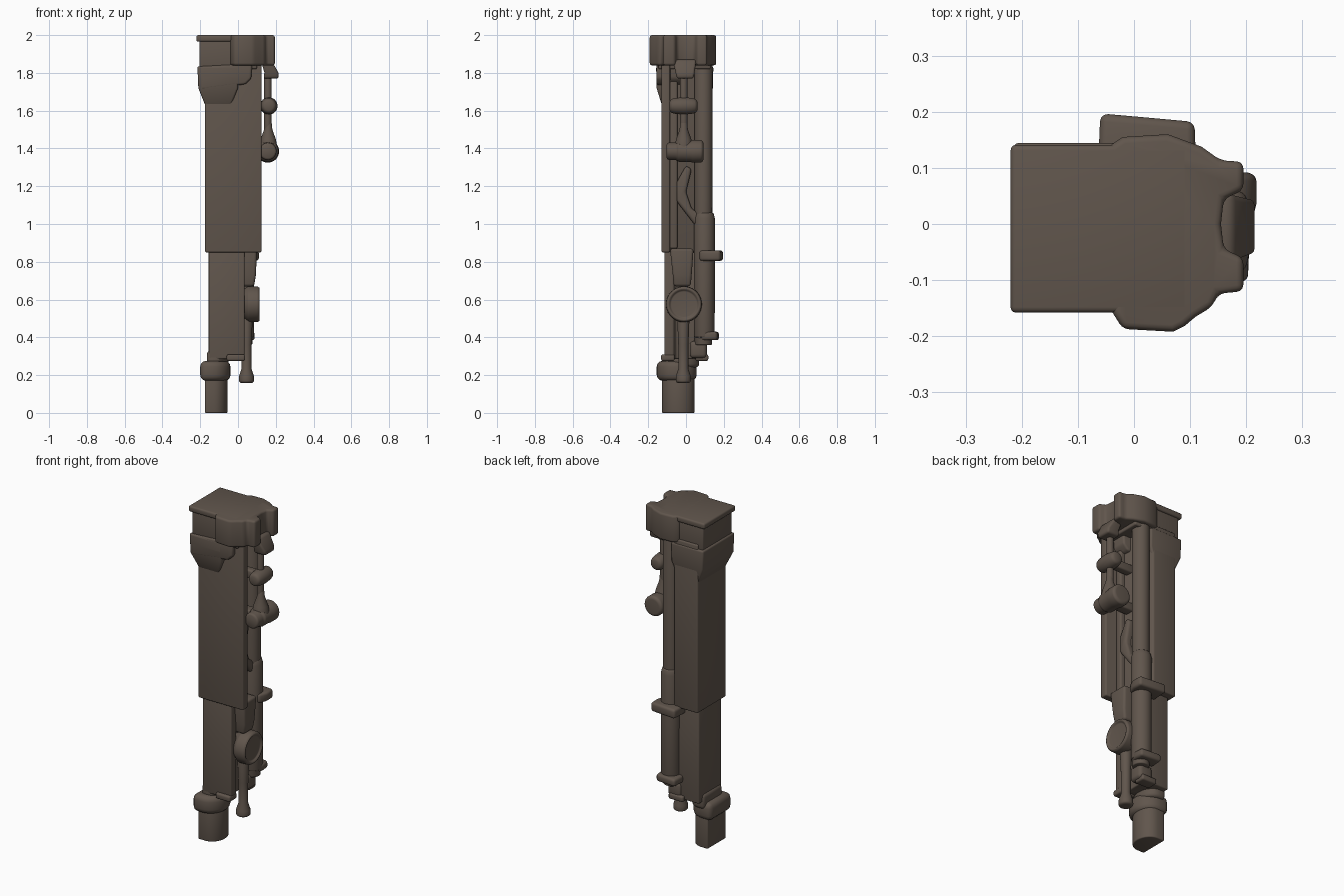
import bpy, bmesh, math
from mathutils import Vector

MAT = bpy.data.materials.new("dark brown metal")
MAT.diffuse_color = (0.118, 0.092, 0.073, 1)


def to_xyz(a, b, h, axis):
    return {'x': (h, a, b), 'y': (a, h, b), 'z': (a, b, h)}[axis]


def finish(name, bm, bevel, seg=3):
    bmesh.ops.recalc_face_normals(bm, faces=bm.faces)
    if bevel:
        edges = [e for e in bm.edges if e.calc_face_angle(0) > math.radians(32)]
        bmesh.ops.bevel(bm, geom=edges, offset=bevel, segments=seg, profile=0.5,
                        affect='EDGES', clamp_overlap=True)
    me = bpy.data.meshes.new(name)
    bm.to_mesh(me)
    bm.free()
    me.materials.append(MAT)
    ob = bpy.data.objects.new(name, me)
    bpy.context.collection.objects.link(ob)
    bpy.ops.object.select_all(action='DESELECT')
    ob.select_set(True)
    bpy.context.view_layer.objects.active = ob
    bpy.ops.object.shade_smooth_by_angle(angle=math.radians(40))
    return ob


def prism(name, pts, lo, hi, axis='z', bevel=0.01):
    """Extrude a 2D outline along an axis."""
    bm = bmesh.new()
    low = [bm.verts.new(to_xyz(a, b, lo, axis)) for a, b in pts]
    top = [bm.verts.new(to_xyz(a, b, hi, axis)) for a, b in pts]
    n = len(pts)
    bm.faces.new(low)
    bm.faces.new(top)
    for i in range(n):
        j = (i + 1) % n
        bm.faces.new((low[i], low[j], top[j], top[i]))
    return finish(name, bm, bevel)


def box(name, x0, x1, y0, y1, z0, z1, bevel=0.01):
    return prism(name, [(x0, y0), (x1, y0), (x1, y1), (x0, y1)], z0, z1, 'z', bevel)


def lathe(name, profile, ca, cb, axis='z', bevel=0.006, n=32):
    """Stack of circles (radius, height) around an axis line."""
    bm = bmesh.new()
    rings = []
    for r, h in profile:
        rings.append([bm.verts.new(to_xyz(ca + r * math.cos(2 * math.pi * i / n),
                                          cb + r * math.sin(2 * math.pi * i / n), h, axis))
                      for i in range(n)])
    bm.faces.new(rings[0])
    bm.faces.new(rings[-1])
    for p, q in zip(rings, rings[1:]):
        for i in range(n):
            j = (i + 1) % n
            bm.faces.new((p[i], p[j], q[j], q[i]))
    return finish(name, bm, bevel)


def loft(name, sections, bevel=0.01):
    """Rectangles (x0, x1, y0, y1, z) joined upwards."""
    bm = bmesh.new()
    rings = [[bm.verts.new(c) for c in ((x0, y0, z), (x1, y0, z), (x1, y1, z), (x0, y1, z))]
             for x0, x1, y0, y1, z in sections]
    bm.faces.new(rings[0])
    bm.faces.new(rings[-1])
    for p, q in zip(rings, rings[1:]):
        for i in range(4):
            j = (i + 1) % 4
            bm.faces.new((p[i], p[j], q[j], q[i]))
    return finish(name, bm, bevel)


def d_outline(x0, x1, y0, y1, n=14):
    """Flat on the left, half round on the right."""
    cy, ry = (y0 + y1) / 2, (y1 - y0) / 2
    xm = x0 + (x1 - x0) * 0.4
    return [(x0, y1), (x0, y0)] + [
        (xm + (x1 - xm) * math.cos(t), cy + ry * math.sin(t))
        for t in (-math.pi / 2 + math.pi * i / n for i in range(n + 1))]


# upper sleeve: channel open on the right, with a long front plate
prism("upper_sleeve", [(-0.175, -0.13), (0.125, -0.13), (0.125, -0.085), (0.03, -0.08),
                       (0.02, 0.06), (-0.02, 0.14), (-0.175, 0.14)], 0.85, 1.86, bevel=0.008)

# lower inner tube, grooved on the right side
prism("lower_tube", [(-0.155, -0.115), (0.035, -0.115), (0.035, -0.065), (0.0, -0.055),
                     (0.0, 0.045), (0.025, 0.055), (0.025, 0.10), (-0.155, 0.10)],
      0.285, 0.9, bevel=0.008)
for side, y0, y1 in (("front", -0.132, -0.06), ("back", 0.05, 0.118)):
    box("lower_lip_" + side, -0.06, 0.037, y0, y1, 0.275, 0.31, 0.01)

# foot and its rounded collar
prism("foot_pin", d_outline(-0.175, -0.055, -0.128, 0.045), 0.0, 0.22, bevel=0.006)
prism("foot_collar", d_outline(-0.2, -0.04, -0.155, 0.056), 0.17, 0.275, bevel=0.03)
prism("foot_neck", d_outline(-0.165, -0.05, -0.115, 0.07), 0.24, 0.33, bevel=0.02)

# flared shoulder under the cap
loft("shoulder", [(-0.17, -0.04, -0.125, 0.13, 1.62), (-0.21, 0.0, -0.156, 0.142, 1.72),
                  (-0.215, 0.0, -0.158, 0.145, 1.835)], 0.01)
prism("shoulder_front_band", [(-0.2, 1.71), (0.04, 1.74), (0.07, 1.77), (0.075, 1.85),
                              (-0.2, 1.835)], -0.157, 0.0, 'y', 0.012)
loft("cap_neck", [(-0.203, 0.1, -0.147, 0.13, 1.82), (-0.205, 0.1, -0.147, 0.13, 1.98)], 0.008)

# cap: thin plate on the left, thick notched head on the right
box("cap_plate", -0.22, 0.1, -0.158, 0.141, 1.965, 2.0, 0.01)
prism("cap_head", [(-0.04, -0.155), (-0.02, -0.187), (0.07, -0.192), (0.09, -0.182), (0.11, -0.165),
                   (0.14, -0.147), (0.15, -0.124), (0.195, -0.12), (0.195, -0.06),
                   (0.16, -0.045), (0.155, 0.0), (0.16, 0.045), (0.195, 0.06), (0.195, 0.111),
                   (0.155, 0.113), (0.12, 0.138), (0.06, 0.16), (-0.02, 0.155), (-0.05, 0.135)],
      1.84, 2.0, bevel=0.012)

# wedge hanging in the cap notch
loft("cap_wedge", [(0.135, 0.215, -0.048, 0.04, 1.77), (0.14, 0.215, -0.055, 0.045, 1.8),
                   (0.12, 0.175, -0.07, 0.055, 1.87)], 0.012)

# thin link rod with collar and barrel
lathe("link_rod", [(0.02, 1.38), (0.02, 1.8)], 0.158, -0.012)
lathe("link_collar", [(0.022, -0.087), (0.036, -0.08), (0.042, -0.055), (0.046, -0.012),
                      (0.042, 0.03), (0.036, 0.053), (0.022, 0.06)], 0.163, 1.625, 'y', 0.008)
lathe("link_barrel", [(0.035, -0.103), (0.045, -0.097), (0.047, -0.05), (0.056, -0.04),
                      (0.056, 0.02), (0.06, 0.035), (0.06, 0.083), (0.048, 0.092)],
      0.158, 1.385, 'y', 0.006)
lathe("link_cone", [(0.05, 1.4), (0.04, 1.45), (0.022, 1.5), (0.018, 1.54)], 0.16, -0.012)
box("link_bracket", 0.01, 0.14, -0.04, 0.02, 1.36, 1.41, 0.01)
box("collar_bracket", 0.01, 0.14, -0.035, 0.012, 1.60, 1.65, 0.01)

# rear pipe with thicker lower sleeve and two clamps
lathe("rear_pipe", [(0.046, 0.36), (0.048, 1.86)], 0.03, 0.092)
lathe("rear_pipe_sleeve", [(0.055, 0.4), (0.056, 1.03), (0.048, 1.06)], 0.03, 0.097)
prism("upper_clamp", [(-0.065, 0.08), (0.09, 0.07), (0.11, 0.12), (0.108, 0.182),
                      (0.02, 0.19), (-0.06, 0.197)], 0.805, 0.86, bevel=0.014)
prism("lower_clamp", [(-0.05, 0.07), (0.07, 0.06), (0.088, 0.11), (0.085, 0.165),
                      (-0.045, 0.176)], 0.385, 0.43, bevel=0.014)
box("pipe_end", -0.04, 0.05, 0.02, 0.11, 0.29, 0.38, 0.02)

# inner strip and diagonal brace in the side channel
box("channel_strip", 0.0, 0.055, -0.085, -0.045, 0.87, 1.8, 0.01)
prism("diagonal_brace", [(-0.05, 1.22), (-0.05, 1.12), (0.05, 0.99), (0.1, 0.99),
                         (0.1, 1.04), (0.03, 1.08), (0.0, 1.17), (0.03, 1.29), (0.0, 1.31)],
      0.0, 0.06, 'x', 0.015)

# side bracket, round knob and hanging lever
loft("side_bracket", [(-0.01, 0.085, -0.065, 0.025, 0.67), (-0.01, 0.095, -0.07, 0.03, 0.73),
                      (-0.01, 0.1, -0.085, 0.04, 0.87)], 0.014)
lathe("round_knob", [(0.06, -0.01), (0.085, 0.04), (0.096, 0.055), (0.094, 0.105),
                     (0.086, 0.115), (0.078, 0.113), (0.07, 0.104)], -0.011, 0.575, 'x', 0.004, 40)
lathe("lever", [(0.03, 0.158), (0.04, 0.166), (0.039, 0.195), (0.026, 0.235), (0.027, 0.36),
                (0.033, 0.52)], 0.045, -0.014)
